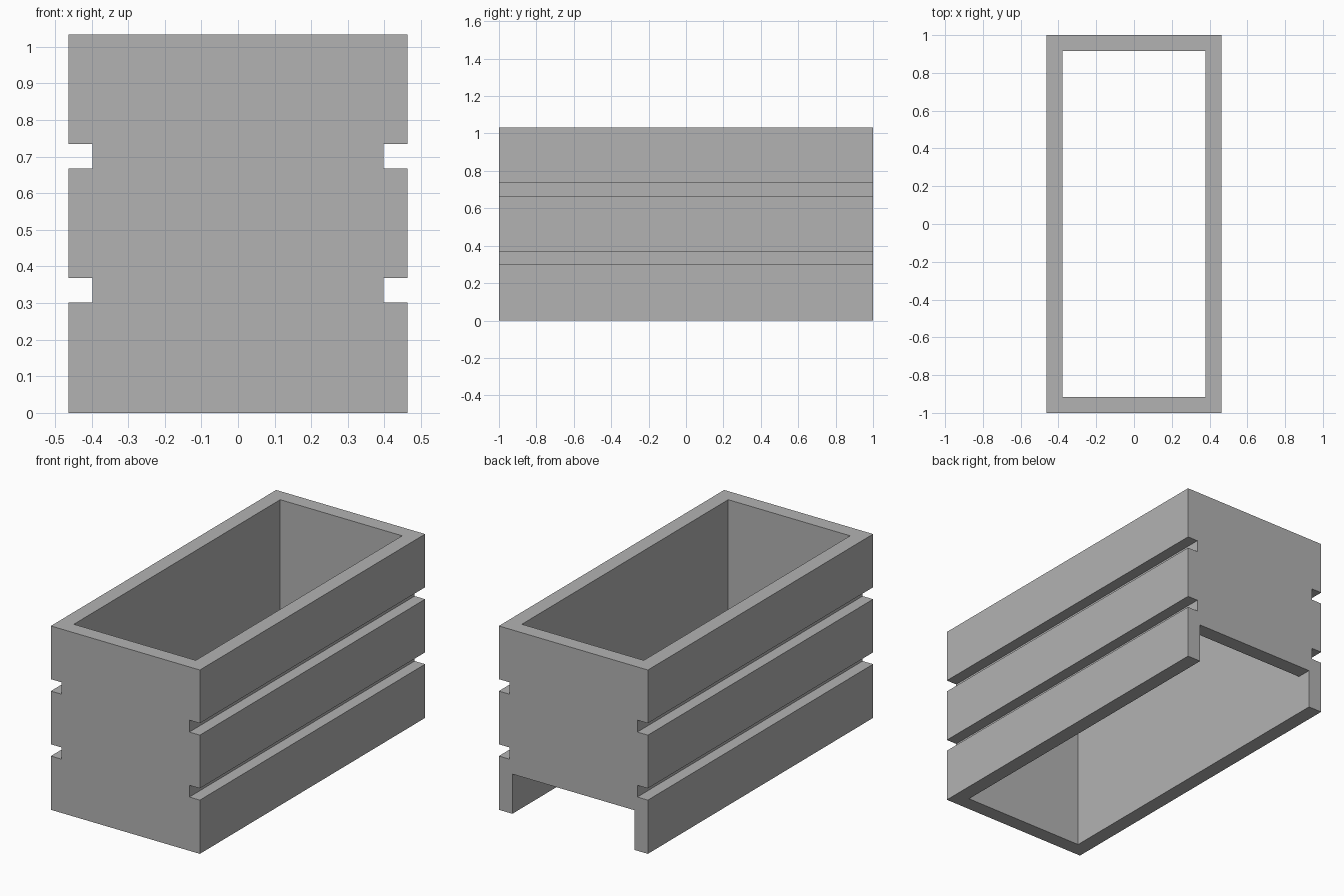
import bpy
import bmesh

cube = bpy.data.objects.get("Cube")
if cube:
    bpy.data.objects.remove(cube, do_unlink=True)

# Overall sizes
HALF_W, HALF_L, HEIGHT = 0.463, 1.0, 1.033
WALL = 0.084
GROOVE_DEPTH = 0.065
GROOVES = [(0.302, 0.368), (0.667, 0.734)]
NOTCH_HEIGHT = 0.223

grey = bpy.data.materials.new("plain_grey")
grey.use_nodes = True
colour = (0.45, 0.45, 0.45, 1)
grey.diffuse_color = colour
grey.node_tree.nodes["Principled BSDF"].inputs["Base Color"].default_value = colour


def extrude_profile(name, points, offset):
    """Make a solid by extruding a closed outline of 3D points."""
    bm = bmesh.new()
    face = bm.faces.new([bm.verts.new(p) for p in points])
    result = bmesh.ops.extrude_face_region(bm, geom=[face])
    moved = [g for g in result["geom"] if isinstance(g, bmesh.types.BMVert)]
    bmesh.ops.translate(bm, verts=moved, vec=offset)
    bmesh.ops.recalc_face_normals(bm, faces=bm.faces)
    mesh = bpy.data.meshes.new(name)
    bm.to_mesh(mesh)
    bm.free()
    mesh.materials.append(grey)
    obj = bpy.data.objects.new(name, mesh)
    bpy.context.collection.objects.link(obj)
    return obj


# Box body: cross-section with side grooves, run along its length
side = [(HALF_W, 0)]
for low, high in GROOVES:
    inner = HALF_W - GROOVE_DEPTH
    side += [(HALF_W, low), (inner, low), (inner, high), (HALF_W, high)]
side.append((HALF_W, HEIGHT))
outline = side + [(-x, z) for x, z in reversed(side)]
body = extrude_profile("grooved_box", [(x, -HALF_L, z) for x, z in outline],
                       (0, 2 * HALF_L, 0))

# Cutter: open shaft through the box plus the low opening in the back wall
inner_w, inner_l = HALF_W - WALL, HALF_L - WALL
cut = [(-inner_l, -0.2), (HALF_L + 0.2, -0.2), (HALF_L + 0.2, NOTCH_HEIGHT),
       (inner_l, NOTCH_HEIGHT), (inner_l, HEIGHT + 0.2), (-inner_l, HEIGHT + 0.2)]
cutter = extrude_profile("shaft_cutter", [(-inner_w, y, z) for y, z in cut],
                         (2 * inner_w, 0, 0))
cutter.hide_render = True

# Hollow the box and discard the cutter
boolean = body.modifiers.new("hollow", "BOOLEAN")
boolean.operation = "DIFFERENCE"
boolean.solver = "EXACT"
boolean.object = cutter
bpy.context.view_layer.objects.active = body
bpy.ops.object.modifier_apply(modifier=boolean.name)
bpy.data.objects.remove(cutter, do_unlink=True)
